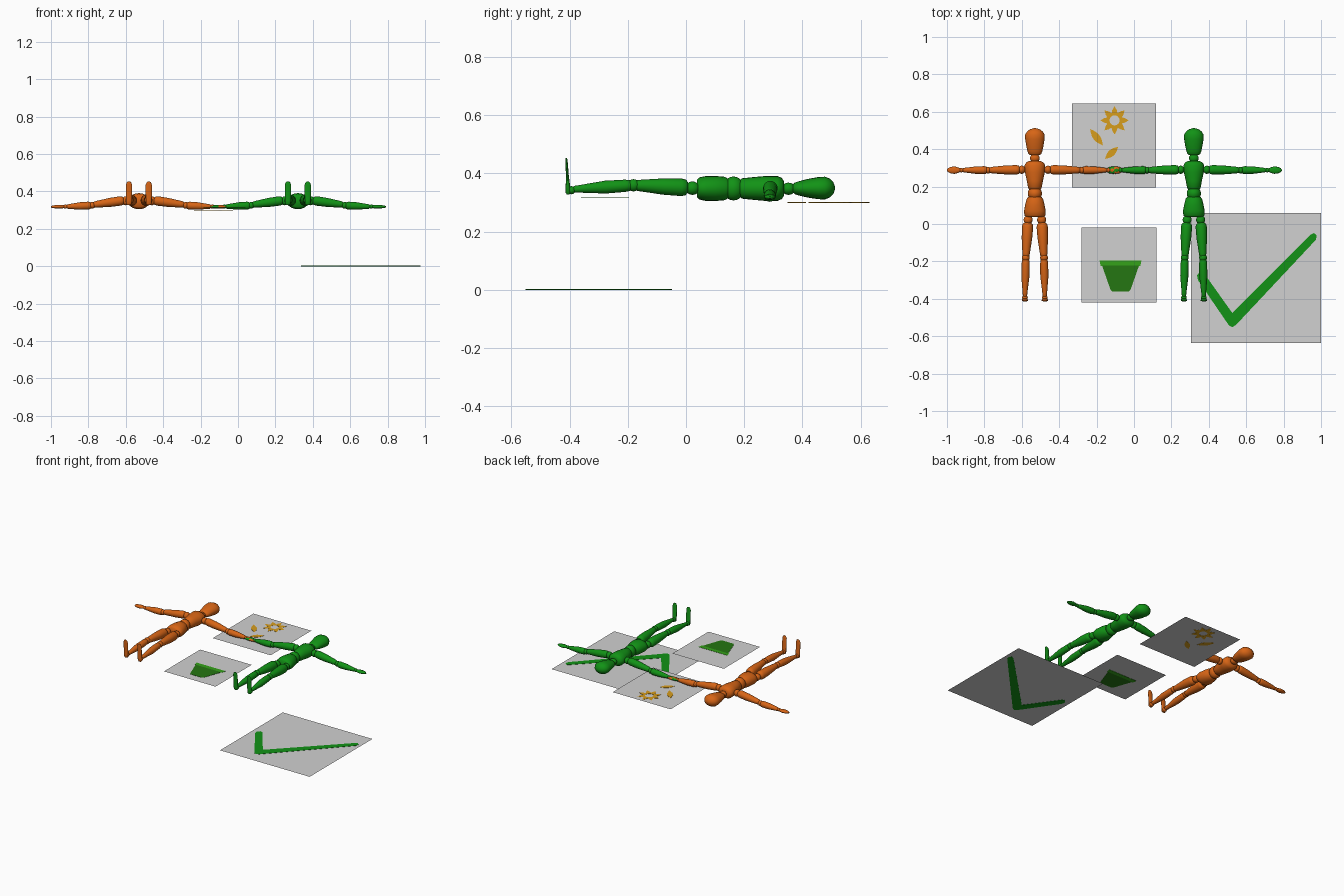
import bpy, bmesh
from math import cos, sin, pi, radians
from mathutils import Vector

cube = bpy.data.objects.get("Cube")
if cube:
    bpy.data.objects.remove(cube)


def material(name, rgb):
    m = bpy.data.materials.new(name)
    m.use_nodes = True
    m.diffuse_color = (*rgb, 1)
    m.node_tree.nodes["Principled BSDF"].inputs["Base Color"].default_value = (*rgb, 1)
    return m


ORANGE = material("orange_wood", (0.68, 0.13, 0.008))
GREEN = material("green_wood", (0.006, 0.29, 0.008))
SHEET = material("grey_sheet", (0.64, 0.64, 0.64))
YELLOW = material("flower_yellow", (0.68, 0.34, 0.012))
LEAF = material("tick_green", (0.006, 0.29, 0.008))
POT = material("pot_dark_green", (0.018, 0.18, 0.006))
RIM = material("rim_bright_green", (0.035, 0.36, 0.01))


def add_object(name, mesh, mat):
    ob = bpy.data.objects.new(name, mesh)
    bpy.context.collection.objects.link(ob)
    mesh.materials.clear()
    mesh.materials.append(mat)
    return ob


def finish(name, bm, mat, smooth=True):
    bmesh.ops.recalc_face_normals(bm, faces=bm.faces[:])
    mesh = bpy.data.meshes.new(name)
    bm.to_mesh(mesh)
    bm.free()
    ob = add_object(name, mesh, mat)
    if smooth:
        bpy.ops.object.select_all(action="DESELECT")
        ob.select_set(True)
        bpy.context.view_layer.objects.active = ob
        bpy.ops.object.shade_smooth_by_angle(angle=radians(50))
    return ob


def limb(name, start, end, rings, mat, sides=20):
    """Turned part along an axis; each ring is (fraction, half width, half depth)."""
    a, b = Vector(start), Vector(end)
    axis = (b - a).normalized()
    side = axis.cross(Vector((0, 0, 1))).normalized()
    up = side.cross(axis)
    bm = bmesh.new()
    loops = []
    for f, w, d in rings:
        c = a.lerp(b, f)
        loops.append([bm.verts.new(c + side * w * cos(2 * pi * i / sides) + up * d * sin(2 * pi * i / sides))
                      for i in range(sides)])
    for lo, hi in zip(loops, loops[1:]):
        for i in range(sides):
            j = (i + 1) % sides
            bm.faces.new((lo[i], lo[j], hi[j], hi[i]))
    bm.faces.new(loops[0])
    bm.faces.new(loops[-1])
    return finish(name, bm, mat)


def ball(name, centre, size, mat):
    bm = bmesh.new()
    bmesh.ops.create_uvsphere(bm, u_segments=20, v_segments=12, radius=1)
    bmesh.ops.scale(bm, vec=size, verts=bm.verts)
    bmesh.ops.translate(bm, vec=centre, verts=bm.verts)
    return finish(name, bm, mat)


def spindle(r0, r1, r2):
    """Rounded-end profile with start, middle and end radii."""
    return [(f, r, r) for f, r in ((0, r0 * .6), (.04, r0 * .9), (.12, r0), (.45, r1),
                                   (.88, r2), (.96, r2 * .9), (1, r2 * .6))]


def figure(label, cx, mat):
    def at(u, y, z):
        return (cx + u, y, z)

    # Head and trunk
    limb(label + "_head", at(0, .368, .348), at(0, .512, .35),
         [(0, .024, .014), (.04, .034, .02), (.15, .040, .025), (.35, .046, .032), (.6, .052, .038),
          (.76, .052, .039), (.88, .042, .032), (.96, .026, .020), (1, .006, .005)], mat)
    ball(label + "_neck", at(0, .352, .347), (.026, .024, .021), mat)
    limb(label + "_chest", at(0, .185, .348), at(0, .337, .348),
         [(0, .030, .028), (.05, .036, .035), (.3, .043, .039), (.6, .053, .043), (.85, .055, .043),
          (.95, .046, .036), (1, .030, .024)], mat)
    ball(label + "_waist", at(0, .163, .348), (.038, .037, .041), mat)
    limb(label + "_pelvis", at(0, .037, .348), at(0, .145, .348),
         [(0, .046, .030), (.08, .056, .038), (.3, .058, .043), (.6, .052, .043), (.9, .044, .040),
          (1, .036, .033)], mat)

    for side, s in (("right", -1), ("left", 1)):
        def part(name):
            return f"{label}_{side}_{name}"

        # Arm
        ball(part("shoulder"), at(s * .07, .29, .35), (.02, .022, .024), mat)
        limb(part("upper_arm"), at(s * .08, .29, .352), at(s * .243, .288, .329),
             spindle(.025, .024, .018), mat)
        ball(part("elbow"), at(s * .25, .288, .326), (.017, .018, .018), mat)
        limb(part("forearm"), at(s * .255, .288, .325), at(s * .386, .288, .319),
             spindle(.021, .020, .013), mat)
        ball(part("wrist"), at(s * .393, .288, .319), (.012, .012, .011), mat)
        limb(part("hand"), at(s * .397, .288, .319), at(s * .47, .288, .318),
             [(0, .008, .007), (.2, .015, .010), (.45, .020, .010), (.75, .017, .008),
              (.93, .010, .006), (1, .004, .003)], mat)

        # Leg
        ball(part("hip"), at(s * .036, .022, .349), (.024, .025, .023), mat)
        limb(part("thigh"), at(s * .038, .006, .351), at(s * .048, -.178, .359),
             spindle(.030, .028, .020), mat)
        ball(part("knee"), at(s * .049, -.18, .359), (.021, .021, .021), mat)
        limb(part("shin"), at(s * .049, -.185, .359), at(s * .053, -.39, .345),
             spindle(.021, .022, .013), mat)
        ball(part("ankle"), at(s * .053, -.394, .342), (.015, .014, .014), mat)
        limb(part("foot"), at(s * .053, -.404, .328), at(s * .053, -.411, .453),
             [(0, .010, .006), (.06, .015, .010), (.2, .016, .008), (.5, .017, .005),
              (.85, .017, .004), (.96, .012, .003), (1, .006, .002)], mat)


def sheet(name, x0, x1, y0, y1, z):
    bm = bmesh.new()
    bm.faces.new([bm.verts.new((x, y, z)) for x, y in ((x0, y0), (x1, y0), (x1, y1), (x0, y1))])
    return finish(name, bm, SHEET, smooth=False)


def plate(name, outlines, z, mat):
    """Thin flat shape from outlines; an inner outline becomes a hole."""
    curve = bpy.data.curves.new(name, "CURVE")
    curve.dimensions = "2D"
    curve.fill_mode = "BOTH"
    curve.extrude = .0015
    for pts in outlines:
        sp = curve.splines.new("POLY")
        sp.points.add(len(pts) - 1)
        for p, (x, y) in zip(sp.points, pts):
            p.co = (x, y, 0, 1)
        sp.use_cyclic_u = True
    tmp = bpy.data.objects.new(name + "_outline", curve)
    bpy.context.collection.objects.link(tmp)
    graph = bpy.context.evaluated_depsgraph_get()
    mesh = bpy.data.meshes.new_from_object(tmp.evaluated_get(graph))
    bpy.data.objects.remove(tmp)
    add_object(name, mesh, mat).location.z = z


def petal(a, b, width):
    a, b = Vector(a), Vector(b)
    n = Vector((a.y - b.y, b.x - a.x)).normalized() * width
    fr = [i / 6 for i in range(7)]
    edge = [a.lerp(b, f) + n * sin(pi * f) for f in fr]
    back = [a.lerp(b, f) - n * sin(pi * f) for f in fr[-2:0:-1]]
    return [tuple(p) for p in edge + back]


figure("orange_figure", -.53, ORANGE)
figure("green_figure", .32, GREEN)

# Sheet with a tick
sheet("tick_sheet", .305, 1, -.635, .06, .0015)
plate("tick", [[(.337, -.275), (.352, -.255), (.372, -.26), (.525, -.475), (.943, -.058), (.962, -.048),
                (.977, -.062), (.972, -.085), (.545, -.54), (.525, -.552), (.508, -.543), (.342, -.30)]],
      .0015, LEAF)

# Sheet with a plant pot
POT_Z = .316
sheet("pot_sheet", -.28, .12, -.42, -.02, POT_Z)
plate("pot_body", [[(-.171, -.222), (.027, -.222), (-.018, -.35), (-.028, -.36),
                    (-.116, -.36), (-.126, -.35)]], POT_Z, POT)
plate("pot_rim", [[(-.184, -.195), (.04, -.195), (.034, -.225), (-.178, -.225)]], POT_Z, RIM)

# Sheet with a flower and two loose petals
FLOWER_Z = .3
sheet("flower_sheet", -.332, .117, .195, .645, FLOWER_Z)
fx, fy = -.104, .554
star = []
for i in range(8):
    for off, r in ((-.28, .056), (0, .076), (.28, .056), (.5, .042)):
        t = 2 * pi * (i + off) / 8
        star.append((fx + r * cos(t), fy + r * sin(t)))
hole = [(fx + .027 * cos(pi * i / 8), fy + .027 * sin(pi * i / 8)) for i in range(16)]
plate("flower", [star, hole], FLOWER_Z, YELLOW)
plate("upper_petal", [petal((-.235, .508), (-.166, .42), .019)], FLOWER_Z, YELLOW)
plate("lower_petal", [petal((-.155, .348), (-.085, .412), .018)], FLOWER_Z, YELLOW)
